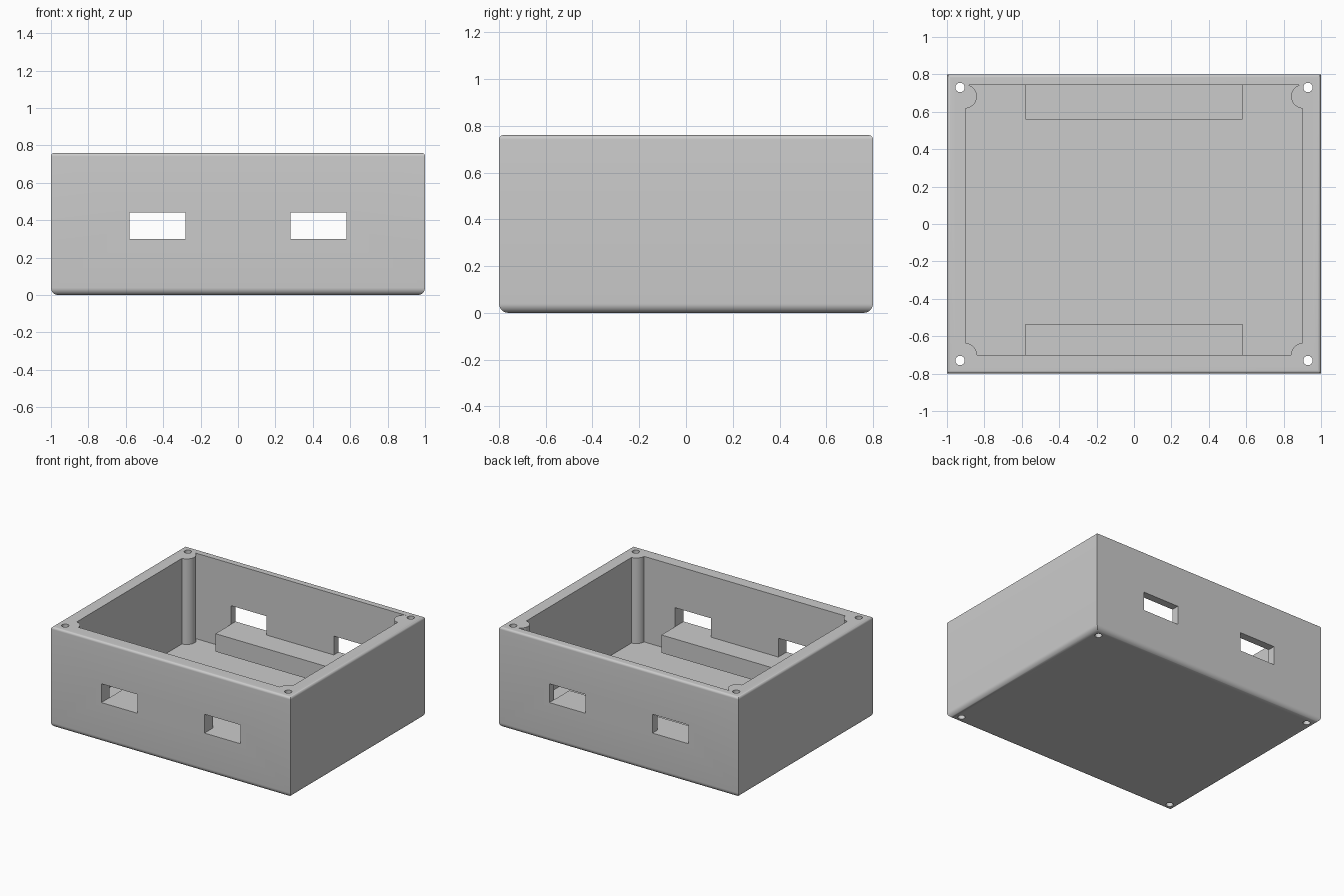
import bpy
import bmesh
from mathutils import Matrix

default = bpy.data.objects.get("Cube")
if default:
    bpy.data.objects.remove(default)

HEIGHT = 0.76
FLOOR = 0.115
SHELF_BASE, SILL = 0.165, 0.30
FRONT, BACK, SIDE = -0.70, 0.742, 0.90   # inner wall faces


def finish(name, bm):
    mesh = bpy.data.meshes.new(name)
    bm.to_mesh(mesh)
    bm.free()
    obj = bpy.data.objects.new(name, mesh)
    bpy.context.collection.objects.link(obj)
    return obj


def box_bm(low, high):
    bm = bmesh.new()
    size = [b - a for a, b in zip(low, high)]
    mid = [(a + b) / 2 for a, b in zip(low, high)]
    bmesh.ops.create_cube(bm, size=1, matrix=Matrix.Translation(mid) @ Matrix.Diagonal((*size, 1)))
    return bm


def box(name, low, high):
    return finish(name, box_bm(low, high))


def post(name, x, y, radius):
    bm = bmesh.new()
    bmesh.ops.create_cone(bm, cap_ends=True, segments=48, radius1=radius, radius2=radius,
                          depth=2, matrix=Matrix.Translation((x, y, 0.5)))
    return finish(name, bm)


def combine(target, tool, operation):
    """Apply a boolean and discard the helper."""
    mod = target.modifiers.new(operation.title(), 'BOOLEAN')
    mod.operation = operation
    mod.solver = 'EXACT'
    mod.object = tool
    bpy.context.view_layer.objects.active = target
    bpy.ops.object.modifier_apply(modifier=mod.name)
    bpy.data.objects.remove(tool)


# Outer block with softened top and bottom rims, sharp upright corners
bm = box_bm((-1, -0.8, 0), (1, 0.8, HEIGHT))
for z, radius in ((0, 0.04), (HEIGHT, 0.018)):
    rim = [e for e in bm.edges if all(abs(v.co.z - z) < 1e-4 for v in e.verts)]
    bmesh.ops.bevel(bm, geom=rim, offset=radius, segments=8, profile=0.5, affect='EDGES')
case = finish("enclosure_case", bm)

# Inner space, leaving round screw pillars and two wall shelves
cavity = box("cavity", (-SIDE, FRONT, FLOOR), (SIDE, BACK, 1))
for sx in (-1, 1):
    for y in (FRONT, 0.682):
        combine(cavity, post("pillar", sx * 0.904, y, 0.064), 'DIFFERENCE')
for y0, y1 in ((-0.9, -0.535), (0.56, 0.9)):
    combine(cavity, box("shelf", (-0.58, y0, SHELF_BASE), (0.58, y1, SILL)), 'DIFFERENCE')

# Connector windows through the front and back walls, level with the shelves
for sx in (-1, 1):
    x0, x1 = sorted((sx * 0.28, sx * 0.58))
    for y0, y1 in ((-0.9, -0.6), (0.65, 0.9)):
        combine(cavity, box("window", (x0, y0, SILL), (x1, y1, 0.442)), 'UNION')
combine(case, cavity, 'DIFFERENCE')

# Screw holes through each corner
for sx in (-1, 1):
    for y in (-0.73, 0.73):
        combine(case, post("screw_hole", sx * 0.93, y, 0.025), 'DIFFERENCE')

# Plain grey plastic
grey = bpy.data.materials.new("grey_plastic")
grey.use_nodes = True
colour = (0.6, 0.6, 0.6, 1)
grey.diffuse_color = colour
grey.node_tree.nodes["Principled BSDF"].inputs["Base Color"].default_value = colour
case.data.materials.clear()
case.data.materials.append(grey)

bpy.ops.object.select_all(action='DESELECT')
case.select_set(True)
bpy.context.view_layer.objects.active = case
bpy.ops.object.shade_smooth_by_angle(angle=0.6)
